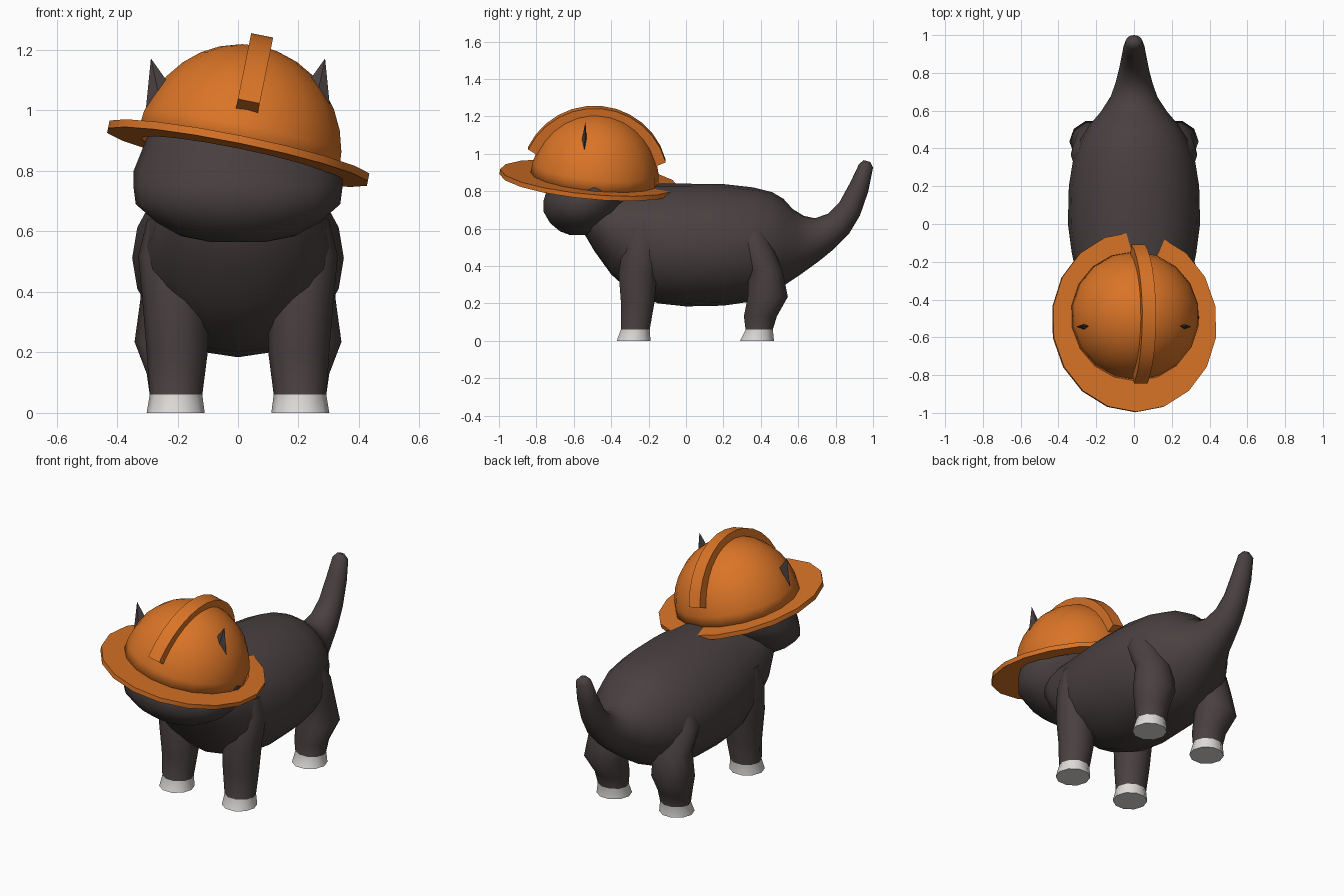
import bpy, bmesh, math
from mathutils import Vector, Matrix

if "Cube" in bpy.data.objects:
    bpy.data.objects.remove(bpy.data.objects["Cube"])


def material(name, color):
    m = bpy.data.materials.new(name)
    m.diffuse_color = (*color, 1)
    m.use_nodes = True
    m.node_tree.nodes["Principled BSDF"].inputs["Base Color"].default_value = m.diffuse_color
    return m


FUR = material("dark brown fur", (0.068, 0.052, 0.052))
PAW = material("pale grey paw", (0.72, 0.70, 0.68))
ORANGE = material("orange helmet", (0.70, 0.175, 0.02))


def finish(name, bm, mats, angle=40, matrix=None):
    bmesh.ops.recalc_face_normals(bm, faces=bm.faces)
    me = bpy.data.meshes.new(name)
    bm.to_mesh(me)
    bm.free()
    for m in mats:
        me.materials.append(m)
    ob = bpy.data.objects.new(name, me)
    bpy.context.collection.objects.link(ob)
    if matrix:
        ob.matrix_world = matrix
    bpy.ops.object.select_all(action='DESELECT')
    ob.select_set(True)
    bpy.context.view_layer.objects.active = ob
    bpy.ops.object.shade_smooth_by_angle(angle=math.radians(angle))
    return ob


def loft(rings, caps=True, closed=False):
    bm = bmesh.new()
    vs = [[bm.verts.new(p) for p in r] for r in rings]
    n = len(vs[0])
    pairs = list(zip(vs, vs[1:])) + ([(vs[-1], vs[0])] if closed else [])
    for a, b in pairs:
        for i in range(n):
            j = (i + 1) % n
            bm.faces.new((a[i], a[j], b[j], b[i]))
    if caps and not closed:
        bm.faces.new(vs[0])
        bm.faces.new(vs[-1])
    return bm


def circle(n, phase=0.0):
    return [(math.cos(phase + 2 * math.pi * i / n), math.sin(phase + 2 * math.pi * i / n))
            for i in range(n)]


# Body and tail: each section has a top point, a bottom point and a half width
sections = [
    (-0.58, 0.76, -0.56, 0.60, 0.14), (-0.50, 0.82, -0.49, 0.48, 0.24),
    (-0.40, 0.83, -0.40, 0.355, 0.28), (-0.30, 0.835, -0.30, 0.265, 0.30),
    (-0.15, 0.84, -0.15, 0.20, 0.33), (0.0, 0.84, 0.0, 0.184, 0.35),
    (0.20, 0.838, 0.20, 0.188, 0.345), (0.36, 0.82, 0.35, 0.21, 0.32),
    (0.46, 0.795, 0.45, 0.25, 0.28), (0.52, 0.76, 0.53, 0.30, 0.235),
    (0.57, 0.705, 0.62, 0.36, 0.175), (0.63, 0.668, 0.71, 0.425, 0.125),
    (0.69, 0.655, 0.79, 0.49, 0.10), (0.76, 0.68, 0.87, 0.57, 0.08),
    (0.82, 0.74, 0.93, 0.67, 0.068), (0.88, 0.85, 0.975, 0.80, 0.058),
    (0.925, 0.945, 1.0, 0.925, 0.045), (0.95, 0.966, 0.985, 0.956, 0.02)]
rings = []
for yt, zt, yb, zb, w in sections:
    top, bot = Vector((0, yt, zt)), Vector((0, yb, zb))
    mid, half = (top + bot) / 2, (top - bot) / 2
    rings.append([mid + half * s + Vector((w * c, 0, 0)) for c, s in circle(20)])
finish("body_and_tail", loft(rings), [FUR], 60)

# Head: stacked horizontal rings (z, half width, front y, back y)
levels = [(0.565, 0.09, -0.62, -0.48), (0.585, 0.19, -0.675, -0.42), (0.63, 0.27, -0.73, -0.36),
          (0.69, 0.338, -0.765, -0.32), (0.75, 0.346, -0.765, -0.28), (0.80, 0.345, -0.75, -0.24),
          (0.90, 0.305, -0.735, -0.22), (1.00, 0.26, -0.70, -0.26), (1.09, 0.17, -0.62, -0.34)]
rings = [[(w * c, (f + b) / 2 + (b - f) / 2 * s, z) for c, s in circle(18)]
         for z, w, f, b in levels]
finish("head", loft(rings), [FUR], 60)

# Legs: rings (z, inner x, outer x, front y, back y); pale paws are the lowest band
front = [(0, 0.11, 0.302, -0.375, -0.185), (0.06, 0.118, 0.292, -0.352, -0.19),
         (0.20, 0.10, 0.302, -0.352, -0.165), (0.36, 0.10, 0.315, -0.365, -0.15),
         (0.52, 0.12, 0.33, -0.34, -0.12), (0.64, 0.16, 0.30, -0.31, -0.15)]
back = [(0, 0.11, 0.302, 0.285, 0.475), (0.06, 0.118, 0.292, 0.315, 0.468),
        (0.13, 0.112, 0.302, 0.305, 0.49), (0.235, 0.10, 0.342, 0.325, 0.55),
        (0.38, 0.10, 0.322, 0.33, 0.52), (0.52, 0.14, 0.335, 0.27, 0.46),
        (0.62, 0.16, 0.29, 0.28, 0.42)]
for side, sx in (("right", 1), ("left", -1)):
    for label, prof in (("front", front), ("back", back)):
        rings = [[(sx * ((xi + xo) / 2 + (xo - xi) / 2 * c), (yf + yb) / 2 + (yb - yf) / 2 * s, z)
                  for c, s in circle(10)] for z, xi, xo, yf, yb in prof]
        bm = loft(rings)
        for f in bm.faces:
            f.material_index = 1 if f.calc_center_median().z < 0.05 else 0
        finish(f"{side}_{label}_leg", bm, [FUR, PAW], 50)

    # Ears poke out through the helmet
    bm = bmesh.new()
    base = [bm.verts.new((sx * x, y, z)) for x, y, z in
            ((0.31, -0.545, 0.95), (0.24, -0.58, 0.95), (0.13, -0.545, 0.95), (0.24, -0.52, 0.95))]
    tip = bm.verts.new((sx * 0.288, -0.538, 1.172))
    bm.faces.new(base)
    for i in range(4):
        bm.faces.new((base[i], base[(i + 1) % 4], tip))
    finish(f"{side}_ear", bm, [FUR], 20)

# Helmet: tilted to one side and slightly back
tilt = (Matrix.Translation((0, -0.49, 0.855))
        @ Matrix.Rotation(math.radians(11.5), 4, 'Y') @ Matrix.Rotation(math.radians(-5.5), 4, 'X'))

# Dome: open hemisphere with a wall thickness
R, H = 0.345, 0.365
rings = []
for k in range(8):
    a = math.radians(90 * k / 8)
    rings.append([(R * math.cos(a) * c, R * math.cos(a) * s, H * math.sin(a))
                  for c, s in circle(18, -math.pi / 2)])
bm = loft(rings, caps=False)
bm.verts.ensure_lookup_table()
apex = bm.verts.new((0, 0, H))
last = bm.verts[-19:-1] if len(bm.verts) > 18 else []
bm.verts.ensure_lookup_table()
last = [bm.verts[i] for i in range(7 * 18, 8 * 18)]
for i in range(18):
    bm.faces.new((last[i], last[(i + 1) % 18], apex))
dome = finish("helmet_dome", bm, [ORANGE], 45, tilt)
wall = dome.modifiers.new("wall", 'SOLIDIFY')
wall.thickness = 0.015
wall.offset = -1

# Brim: flat oval ring
def oval(rx, ry, cy, z):
    return [(rx * c, cy + ry * s, z) for c, s in circle(18, -math.pi / 2)]

brim = [oval(0.325, 0.325, 0, -0.012), oval(0.445, 0.478, -0.03, -0.012),
        oval(0.445, 0.478, -0.03, 0.014), oval(0.325, 0.325, 0, 0.014)]
finish("helmet_brim", loft(brim, closed=True), [ORANGE], 35, tilt)

# Crest: raised band over the dome from front to back
rings = []
for k in range(13):
    a = math.radians(20 + 140 * k / 12)
    rings.append([(x, -r * math.cos(a), r * math.sin(a) + (0.01 if r > 0.35 else 0))
                  for x, r in ((-0.037, 0.33), (0.037, 0.33), (0.037, 0.393), (-0.037, 0.393))])
finish("helmet_crest", loft(rings), [ORANGE], 35, tilt)
